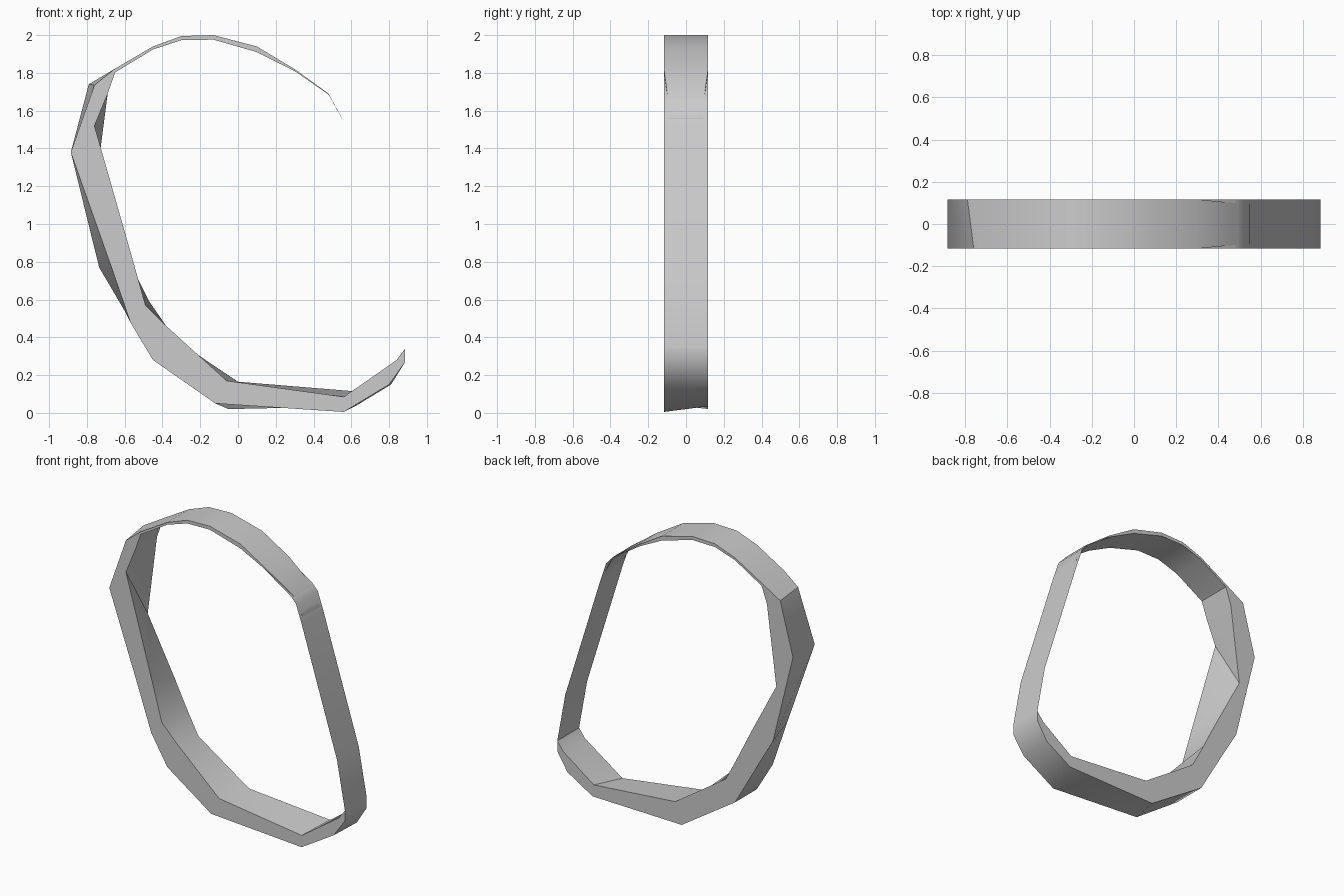
import bpy, bmesh

if "Cube" in bpy.data.objects:
    bpy.data.objects.remove(bpy.data.objects["Cube"])

W = 0.117  # half width of the band


def make_object(name, bm):
    bmesh.ops.recalc_face_normals(bm, faces=bm.faces)
    me = bpy.data.meshes.new(name)
    bm.to_mesh(me)
    bm.free()
    ob = bpy.data.objects.new(name, me)
    bpy.context.collection.objects.link(ob)
    bpy.ops.object.select_all(action='DESELECT')
    bpy.context.view_layer.objects.active = ob
    ob.select_set(True)
    bpy.ops.object.shade_smooth_by_angle(angle=0.6)


def bridge(bm, rings, closed):
    for a, b in zip(rings, rings[1:]):
        for k in range(len(a) if closed else len(a) - 1):
            n = (k + 1) % len(a)
            bm.faces.new((a[k], a[n], b[n], b[k]))


# Thick lower and left part: the front and back outlines bend at different places
# front outer, front inner, back outer, back inner (x, z)
thick = [
    (.80, .15, .84, .28, .81, .15, .84, .28),
    (.56, .005, .56, .085, .62, .035, .61, .115),
    (-.12, .05, -.06, .17, -.05, .02, 0, .165),
    (-.45, .28, -.38, .46, -.45, .28, -.38, .42),
    (-.57, .48, -.49, .57, -.60, .54, -.47, .59),
    (-.68, .8, -.56, .82, -.735, .77, -.56, .77),
    (-.885, 1.38, -.76, 1.52, -.885, 1.38, -.76, 1.15),
    (-.76, 1.735, -.69, 1.69, -.79, 1.74, -.69, 1.69),
]
# Thin upper arch: outer x, z and thickness; both sides match
arch = [(-.65, 1.823, .02), (-.45, 1.94, .016), (-.3, 1.995, .022), (-.13, 2, .024),
        (.1, 1.94, .03), (.3, 1.82, .01), (.48, 1.69, .005), (.55, 1.56, .003)]

bm = bmesh.new()
rings = []


def add_ring(fo, fi, bo, bi, w=W):
    rings.append([bm.verts.new((p[0], y, p[1]))
                  for p, y in ((fo, -w), (fi, -w), (bi, w), (bo, w))])


tip = ((.885, .27), (.885, .34))
add_ring(*tip, *tip)
for s in thick:
    add_ring(s[0:2], s[2:4], s[4:6], s[6:8])
for x, z, t in arch:
    # The arch narrows towards its tip on the right
    w = W - max(0, x - .3) * .1
    add_ring((x, z), (x, z - t), (x, z), (x, z - t), w)
bridge(bm, rings, True)
bm.faces.new(rings[0])
bm.faces.new(rings[-1])
make_object("faceted_band", bm)

# Thin sheet closing the right side of the loop
profile = [(.28, 1.818), (.477, 1.688), (.517, 1.645), (.56, 1.52),
           (.825, .67), (.885, .34), (.885, .27)]
bm = bmesh.new()
bridge(bm, [[bm.verts.new((x, y, z)) for y in (-W, W)] for x, z in profile], False)
make_object("side_strip", bm)
